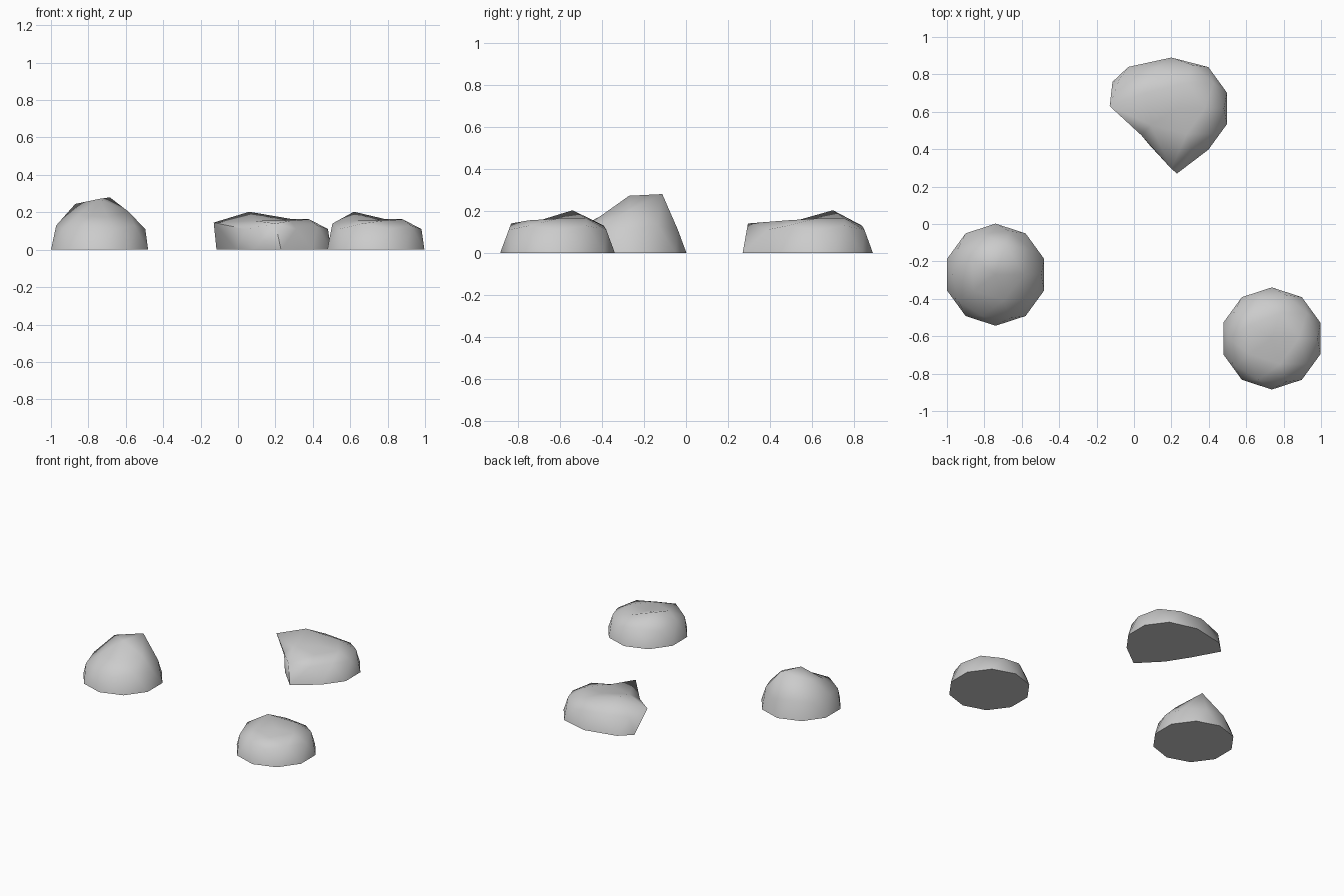
import bpy, bmesh
from math import cos, sin, sqrt, radians
from mathutils import Vector

if "Cube" in bpy.data.objects:
    bpy.data.objects.remove(bpy.data.objects["Cube"])

R, H, RIM = 0.273, 0.246, 0.008
# heights of the icosphere rings
RINGS = {"pole": 1.0, "crown": 0.8507, "shoulder": 0.5257, "waist": 0.4472, "rim": 0.0}


def rock(name, cx, cy, edits):
    """Flat-bottomed low-poly boulder; edits move single points: (ring, angle) -> (x, y, z), None keeps."""
    bm = bmesh.new()
    bmesh.ops.create_icosphere(bm, subdivisions=2, radius=1)
    unit = [(v, v.co.copy().normalized()) for v in bm.verts]
    for v, u in unit:
        z = max(u.z * H, RIM) if u.z > -0.01 else RIM * (1 + u.z)
        v.co = (cx + u.x * R, cy + u.y * R, z)
    for (ring, ang), pos in edits.items():
        h = RINGS[ring]
        r = sqrt(1 - h * h)
        d = Vector((r * cos(radians(ang)), r * sin(radians(ang)), h))
        v = max(unit, key=lambda p: p[1].dot(d))[0]
        v.co = [old if new is None else new for old, new in zip(v.co, pos)]
    # replace the squashed lower half with one flat underside
    bmesh.ops.delete(bm, geom=[v for v, u in unit if u.z < -0.01], context='VERTS')
    bmesh.ops.holes_fill(bm, edges=[e for e in bm.edges if e.is_boundary], sides=0)
    for v in bm.verts:
        if abs(v.co.z - RIM) < 1e-4:
            v.co.z = 0
    bmesh.ops.recalc_face_normals(bm, faces=bm.faces)
    me = bpy.data.meshes.new(name)
    bm.to_mesh(me)
    bm.free()
    ob = bpy.data.objects.new(name, me)
    bpy.context.collection.objects.link(ob)
    bpy.ops.object.select_all(action='DESELECT')
    ob.select_set(True)
    bpy.context.view_layer.objects.active = ob
    bpy.ops.object.shade_smooth_by_angle(angle=radians(62))


# sunken top with one raised corner, shared by the two low rocks
def low_top(peak_x, peak_y):
    return {
        ("pole", 0): (None, None, 0.155),
        ("crown", 0): (None, None, 0.163),
        ("crown", 72): (None, None, 0.165),
        ("crown", 144): (peak_x, peak_y, 0.203),
        ("crown", -144): (None, None, 0.155),
        ("crown", -72): (None, None, 0.155),
        ("shoulder", 180): (None, None, 0.14),
        ("shoulder", -108): (None, None, 0.14),
    }


# tall rock, left
rock("tall_rock", -0.74, -0.271, {
    ("pole", 0): (None, None, 0.272),
    ("crown", 0): (-0.585, None, 0.203),
    ("crown", 72): (-0.685, -0.113, 0.28),
    ("crown", 144): (-0.87, -0.18, 0.245),
    ("crown", -144): (None, None, 0.185),
    ("crown", -72): (None, None, 0.175),
})

# low rock, front right
rock("low_rock", 0.737, -0.612, low_top(0.62, -0.54))

# stretched rock, back, with an undercut left face
long_edits = low_top(0.06, 0.70)
long_edits.update({
    ("crown", -144): (0.09, 0.53, 0.155),
    ("shoulder", 180): (-0.13, 0.63, 0.145),
    ("shoulder", -108): (0.20, 0.295, 0.14),
    ("shoulder", 108): (0.12, None, None),
    ("waist", 144): (-0.08, 0.77, 0.12),
    ("rim", 90): (0.20, 0.89, None),
    ("rim", 126): (-0.03, 0.84, None),
    ("rim", 162): (-0.115, 0.76, None),
    ("rim", 198): (-0.01, 0.57, None),
    ("rim", 234): (0.085, 0.42, None),
    ("rim", 270): (0.23, 0.27, None),
})
rock("long_rock", 0.237, 0.618, long_edits)
